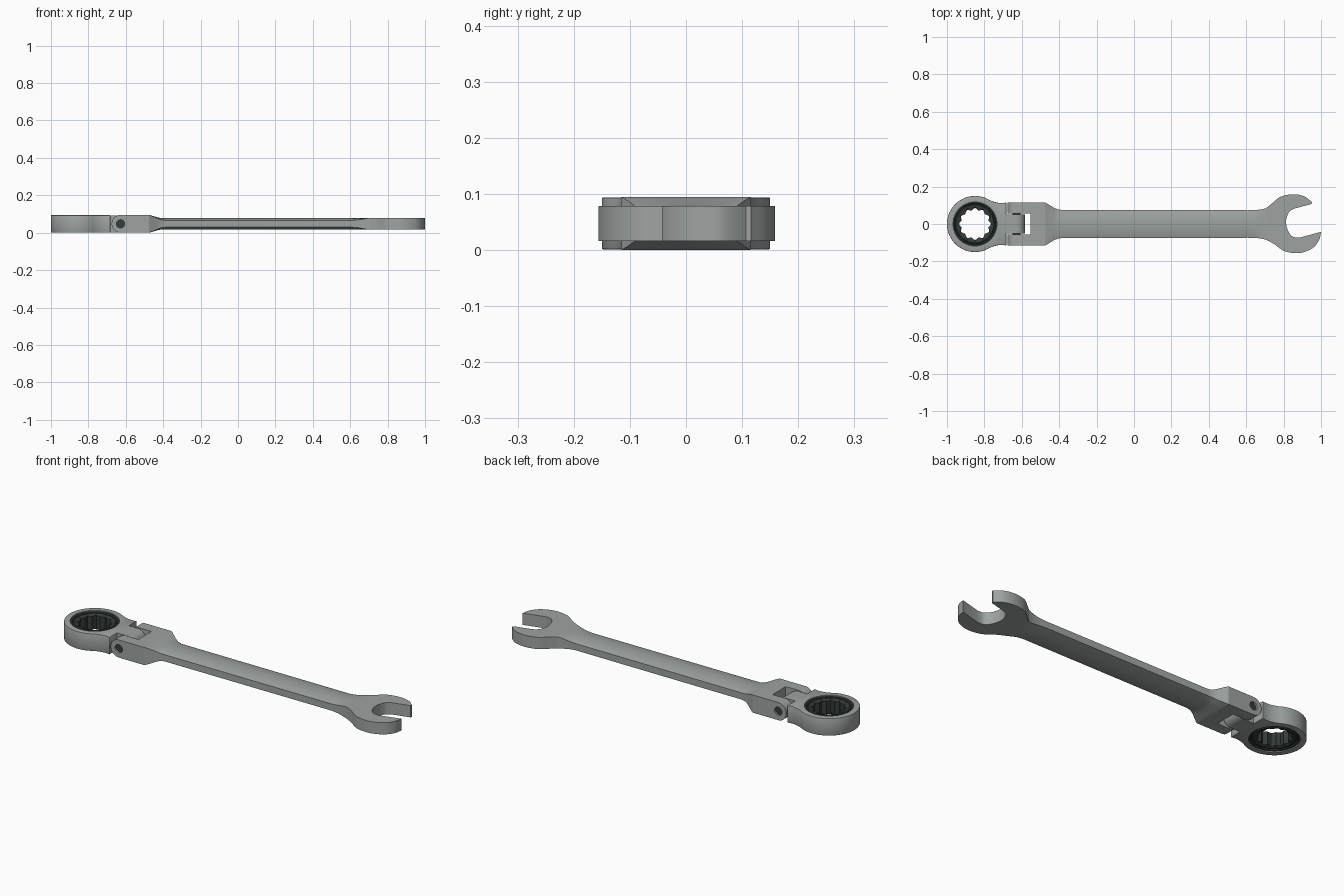
import bpy, bmesh
from math import sin, cos, pi, radians
from mathutils import Vector, Matrix

if "Cube" in bpy.data.objects:
    bpy.data.objects.remove(bpy.data.objects["Cube"])

ZC = 0.0475  # mid height of the tool


def spline(pts, n=6):
    """Catmull-Rom curve through 2D points."""
    p = [Vector(q) for q in [pts[0], *pts, pts[-1]]]
    out = []
    for i in range(1, len(p) - 2):
        a, b, c, d = p[i - 1:i + 3]
        for k in range(n):
            t = k / n
            out.append(0.5 * (2 * b + (c - a) * t + (2 * a - 5 * b + 4 * c - d) * t ** 2
                              + (3 * b - a - 3 * c + d) * t ** 3))
    return [tuple(q) for q in out] + [pts[-1]]


def arc(cx, cy, r, a0, a1, n):
    return [(cx + r * cos(radians(a0 + (a1 - a0) * i / n)),
             cy + r * sin(radians(a0 + (a1 - a0) * i / n))) for i in range(n + 1)]


def apply_mod(ob, kind, **props):
    m = ob.modifiers.new(kind.title(), kind)
    for k, v in props.items():
        setattr(m, k, v)
    bpy.context.view_layer.objects.active = ob
    bpy.ops.object.modifier_apply(modifier=m.name)


def finish(name, bm, mat=None, bevel=0):
    bmesh.ops.recalc_face_normals(bm, faces=bm.faces[:])
    me = bpy.data.meshes.new(name)
    bm.to_mesh(me)
    bm.free()
    ob = bpy.data.objects.new(name, me)
    bpy.context.collection.objects.link(ob)
    if mat:
        me.materials.append(mat)
    if bevel:
        apply_mod(ob, 'BEVEL', width=bevel, segments=2, limit_method='ANGLE', angle_limit=radians(50))
    return ob


def prism(name, outline, lo, hi, axis='z', **kw):
    """Extrude an outline along z (outline in xy) or along y (outline in xz)."""
    bm = bmesh.new()
    place = (lambda u, v, h: (u, v, h)) if axis == 'z' else (lambda u, v, h: (u, h, v))
    a, b = [[bm.verts.new(place(u, v, h)) for u, v in outline] for h in (lo, hi)]
    bm.faces.new(a)
    bm.faces.new(b)
    for i in range(len(a)):
        j = (i + 1) % len(a)
        bm.faces.new((a[i], a[j], b[j], b[i]))
    return finish(name, bm, **kw)


def cut(ob, cutter):
    apply_mod(ob, 'BOOLEAN', object=cutter, operation='DIFFERENCE', solver='EXACT')
    bpy.data.objects.remove(cutter)


def loft(name, loops, closed=False, mat=None):
    bm = bmesh.new()
    rings = [[bm.verts.new(p) for p in lp] for lp in loops]
    for k in range(len(rings) if closed else len(rings) - 1):
        a, b = rings[k], rings[(k + 1) % len(rings)]
        for i in range(len(a)):
            j = (i + 1) % len(a)
            bm.faces.new((a[i], a[j], b[j], b[i]))
    return finish(name, bm, mat)


def smooth(ob, angle=30):
    bpy.ops.object.select_all(action='DESELECT')
    ob.select_set(True)
    bpy.context.view_layer.objects.active = ob
    bpy.ops.object.shade_smooth_by_angle(angle=radians(angle))


dark = bpy.data.materials.new("dark_steel")
dark.diffuse_color = (0.035, 0.045, 0.043, 1)
dark.use_nodes = True
dark.node_tree.nodes["Principled BSDF"].inputs["Base Color"].default_value = dark.diffuse_color
steel = bpy.data.materials.new("satin_steel")
steel.diffuse_color = (0.34, 0.37, 0.36, 1)
steel.use_nodes = True
steel.node_tree.nodes["Principled BSDF"].inputs["Base Color"].default_value = steel.diffuse_color

# Ratchet head: round body with a short flared neck, bored through
HX, PX = -0.85, -0.628
neck = [(-0.683, 0.116), (-0.70, 0.112), (-0.725, 0.113), (-0.75, 0.119)]
body = neck + arc(HX, 0, 0.15, 58, 302, 64) + [(x, -y) for x, y in reversed(neck)]
head = prism("ratchet_head", body, 0.001, 0.094, mat=steel, bevel=0.003)
cut(head, prism("bore", arc(HX, 0, 0.12, 0, 354.375, 63), -0.1, 0.2))

# Hinge tongue with rounded end
tongue = prism("hinge_tongue", [(-0.69, 0.002)] + arc(PX, ZC, 0.0455, -90, 90, 20) + [(-0.69, 0.093)],
               -0.05, 0.05, 'y', mat=steel)

# Ratchet insert: dark ring with a groove and a twelve-point opening
N = 96


def ring(r, z, star=0):
    pts = []
    for i in range(N):
        t = abs((i % 8) - 4) / 4
        rr = r + star * t
        pts.append((HX + rr * cos(2 * pi * i / N), rr * sin(2 * pi * i / N), z))
    return pts


half = [(0.12, 0.041, 0), (0.112, 0.041, 0), (0.109, 0.036, 0), (0.104, 0.036, 0),
        (0.101, 0.041, 0), (0.092, 0.041, 0), (0.074, 0.035, 0.012)]
prof = [(r, ZC + z, s) for r, z, s in half] + [(r, ZC - z, s) for r, z, s in reversed(half)]
insert = loft("ratchet_insert", [ring(*p) for p in prof], True, dark)

# Fork: rounded prongs, slot for the tongue and pin bore
side = [(-0.475, 0.095)] + arc(PX, ZC, 0.0475, 90, 270, 24) + [(-0.475, 0)]
fork = prism("hinge_fork", side, -0.115, 0.115, 'y', mat=steel)
cut(fork, prism("slot", [(-0.8, -0.056), (-0.553, -0.056), (-0.553, 0.056), (-0.8, 0.056)], -0.1, 0.2))
cut(fork, prism("pin_bore", arc(PX, ZC, 0.022, 0, 348.75, 31), -0.2, 0.2, 'y'))
pin = prism("hinge_pin", arc(PX, ZC, 0.0222, 0, 348.75, 31), -0.105, 0.105, 'y', mat=dark)

# Handle: domed bar, blending into the fork and the open end
# stations: x, half width, half height at the edge, half height in the middle
stations = [(-0.475, .115, .0475, .0475), (-0.455, .103, .040, .042), (-0.43, .088, .029, .034),
            (-0.41, .079, .021, .0305), (-0.385, .075, .018, .030), (0.61, .0735, .018, .030),
            (0.65, .0745, .022, .0305), (0.68, .078, .028, .031), (0.705, .084, .0315, .0315)]
T = [i / 8 - 1 for i in range(17)]


def section(x, w, e, m):
    top = [(x, w * t, ZC + e + (m - e) * (1 - t * t)) for t in T]
    return top + [(x, y, 2 * ZC - z) for _, y, z in reversed(top)]


handle = loft("handle", [section(*s) for s in stations], mat=steel)

# Open-end jaws, slot turned about fifteen degrees
upper = spline([(.705, .084), (.74, .112), (.785, .146), (.85, .159), (.91, .148), (.952, .116)])
slot = spline([(.855, .082), (.828, .062), (.813, .015), (.823, -.035), (.85, -.068), (.885, -.073)])
lower = spline([(1.0, -.042), (.99, -.085), (.96, -.125), (.91, -.15), (.86, -.156),
                (.80, -.143), (.75, -.108), (.705, -.084)])
jaws = prism("open_end_jaws", upper + [(.95, .107)] + slot + lower, ZC - 0.0315, ZC + 0.0315, mat=steel)

for ob in (head, tongue, insert, fork, pin, handle, jaws):
    smooth(ob)
